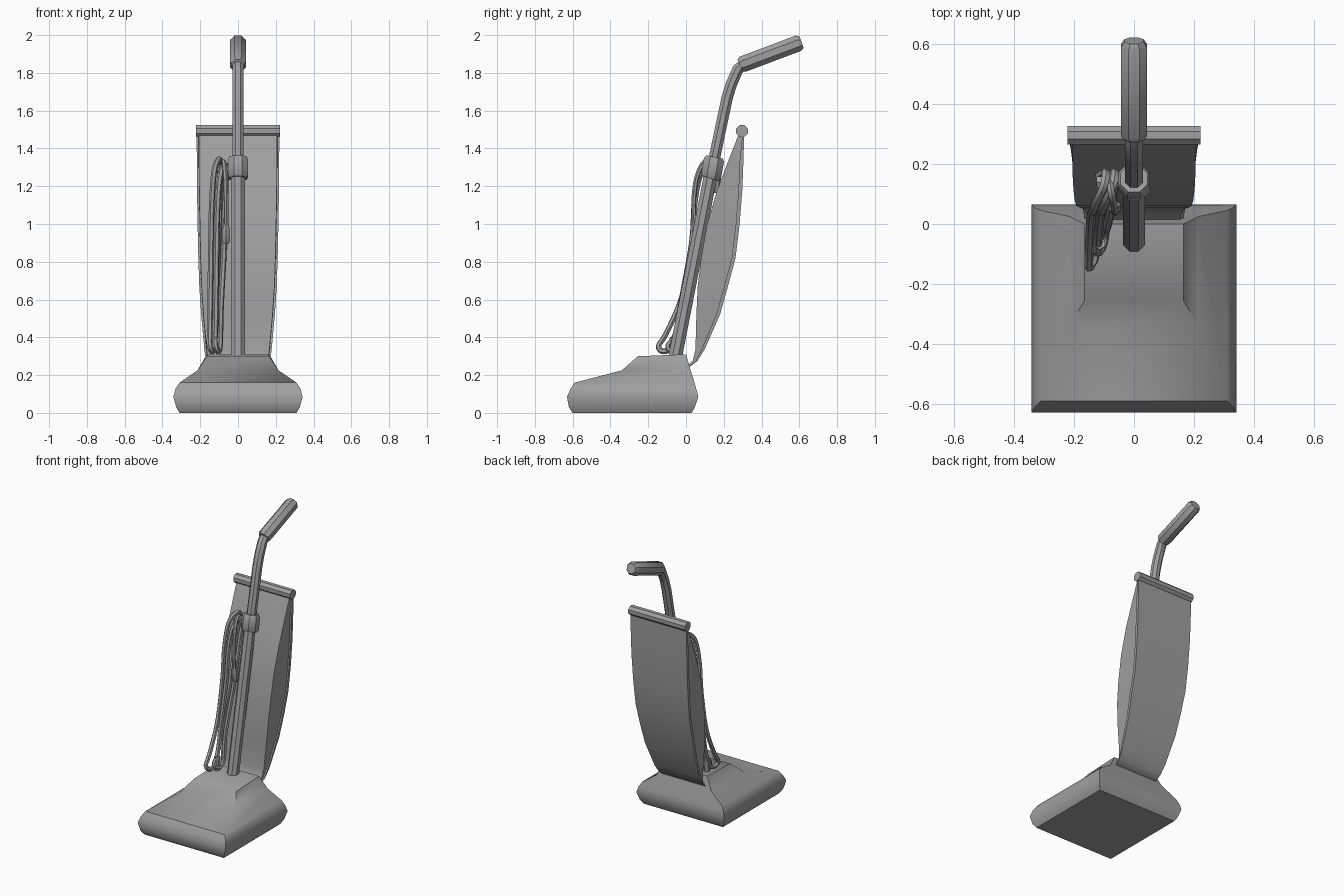
import bpy, bmesh, math
from mathutils import Vector

cube = bpy.data.objects.get("Cube")
if cube:
    bpy.data.objects.remove(cube, do_unlink=True)

# One grey for the whole machine
GREY = (0.35, 0.35, 0.35, 1)
mat = bpy.data.materials.new("mid grey")
mat.use_nodes = True
mat.diffuse_color = GREY
mat.node_tree.nodes["Principled BSDF"].inputs["Base Color"].default_value = GREY


def loft(name, rings, angle=35):
    """Skin closed rings of equal length and cap both ends."""
    bm = bmesh.new()
    loops = [[bm.verts.new(p) for p in ring] for ring in rings]
    n = len(loops[0])
    for a, b in zip(loops, loops[1:]):
        for i in range(n):
            j = (i + 1) % n
            bm.faces.new((a[i], a[j], b[j], b[i]))
    bm.faces.new(loops[0])
    bm.faces.new(loops[-1])
    bmesh.ops.recalc_face_normals(bm, faces=bm.faces)
    mesh = bpy.data.meshes.new(name)
    bm.to_mesh(mesh)
    bm.free()
    mesh.materials.append(mat)
    obj = bpy.data.objects.new(name, mesh)
    bpy.context.collection.objects.link(obj)
    bpy.ops.object.select_all(action='DESELECT')
    obj.select_set(True)
    bpy.context.view_layer.objects.active = obj
    bpy.ops.object.shade_smooth_by_angle(angle=math.radians(angle))
    return obj


def tube(name, path, radii, sides=8, angle=35, side_axis=(1, 0, 0)):
    """Sweep a polygon along a path; radii is one number or one per point."""
    pts = [Vector(p) for p in path]
    if not isinstance(radii, (list, tuple)):
        radii = [radii] * len(pts)
    rings = []
    u = Vector(side_axis)
    for i, p in enumerate(pts):
        t = (pts[min(i + 1, len(pts) - 1)] - pts[max(i - 1, 0)]).normalized()
        u = (u - t * u.dot(t)).normalized()
        v = t.cross(u)
        r = radii[i] / math.cos(math.pi / sides)
        turn = [2 * math.pi * (k + 0.5) / sides for k in range(sides)]
        rings.append([p + r * (math.cos(a) * u + math.sin(a) * v) for a in turn])
    return loft(name, rings, angle)


def smooth_path(points, steps=4):
    """Catmull-Rom curve through the points."""
    p = [Vector(q) for q in points]
    p = [2 * p[0] - p[1]] + p + [2 * p[-1] - p[-2]]
    out = []
    for a, b, c, d in zip(p, p[1:], p[2:], p[3:]):
        for k in range(steps):
            t = k / steps
            out.append(0.5 * (2 * b + (c - a) * t + (2 * a - 5 * b + 4 * c - d) * t ** 2
                              + (3 * b - a - 3 * c + d) * t ** 3))
    return out + [p[-2]]


# Floor head: stacked rectangles (height, half width, front, back)
levels = [(0, .31, -.60, .03), (.03, .327, -.62, .047), (.085, .342, -.63, .065),
          (.125, .332, -.612, .055), (.16, .31, -.59, .045), (.225, .215, -.34, .025),
          (.30, .165, -.255, 0)]
head = [[(-w, f, z), (w, f, z), (w, b, z), (-w, b, z)] for z, w, f, b in levels]
head[-1] = [(x, y, z + (.01 if y == 0 else 0)) for x, y, z in head[-1]]
loft("floor_head", head, 40)

# Handle: lower post, collar, bent upper pipe, grip
tube("lower_post", [(0, -.06, .28), (0, .135, 1.28)], .036)
tube("collar", [(0, .128, 1.24), (0, .133, 1.255), (0, .148, 1.34), (0, .151, 1.355)],
     [.045, .054, .054, .045])
tube("upper_pipe", [(0, .14, 1.30), (0, .217, 1.665), (0, .24, 1.74), (0, .275, 1.82),
                    (0, .33, 1.86)], .03)
tube("grip", [(0, .285, 1.84), (0, .30, 1.846), (0, .595, 1.957), (0, .612, 1.963)],
     [.034, .043, .043, .032])

# Dust bag: (height, half width, front, back), with a seam lip at the back
bag_levels = [(.245, .165, .0, .02), (.275, .17, .035, .06), (.335, .178, .05, .098),
              (.52, .195, .055, .18), (.67, .205, .062, .222), (.82, .21, .08, .262),
              (1.0, .214, .112, .284), (1.18, .217, .165, .298), (1.33, .218, .222, .304),
              (1.47, .219, .277, .308)]
bag = []
for z, w, f, b in bag_levels:
    lip = b - min(.02, (b - f) / 3)
    half = [(w, b, z), (w, lip, z), (w - .01, lip, z), (w - .012, f, z)]
    bag.append(half + [(-x, y, z) for x, y, z in reversed(half)])
loft("dust_bag", bag, 40)

# Clamp bar across the top of the bag
tube("bag_clamp", [(-.222, .296, 1.493), (.222, .296, 1.493)], .031, side_axis=(0, 1, 0))

# Cord hooks beside the post
tube("upper_hook", [(-.03, .14, 1.29), (-.125, .14, 1.29)], .018, 6, side_axis=(0, 1, 0))
tube("lower_hook", [(-.115, -.07, .30), (-.115, -.065, .40)], .018, 6)

# Wound cord: loops hung between the hooks
for name, x, drop, top in (("outer_cord_loop", -.135, -.145, 1.345),
                           ("inner_cord_loop", -.105, -.095, 1.315)):
    loop = [(x + .02, .16, top - .15), (x + .04, .17, top - .04), (x + .035, .13, top),
            (x + .01, .075, top - .06), (x - .003, .045, top - .22), (x - .008, .03, .9),
            (x - .012, -.02, .62), (x - .015, drop + .04, .42), (x - .015, drop, .355),
            (x, drop + .025, .325), (x + .01, drop + .07, .36), (x + .015, -.01, .56),
            (x + .03, .055, .85), (x + .04, .12, 1.2), (x + .045, .15, top - .03)]
    tube(name, smooth_path(loop), .013, 6, 50)

# Loose cord end and its plug
end = [(-.085, .16, 1.30), (-.075, .10, 1.33), (-.066, .055, 1.24), (-.063, .04, 1.1),
       (-.063, .05, .98)]
tube("cord_end", smooth_path(end), .011, 6, 50)
tube("plug", [(-.063, .05, 1.0), (-.063, .055, .97), (-.063, .06, .91), (-.063, .06, .895)],
     [.012, .02, .02, .012], 6)
